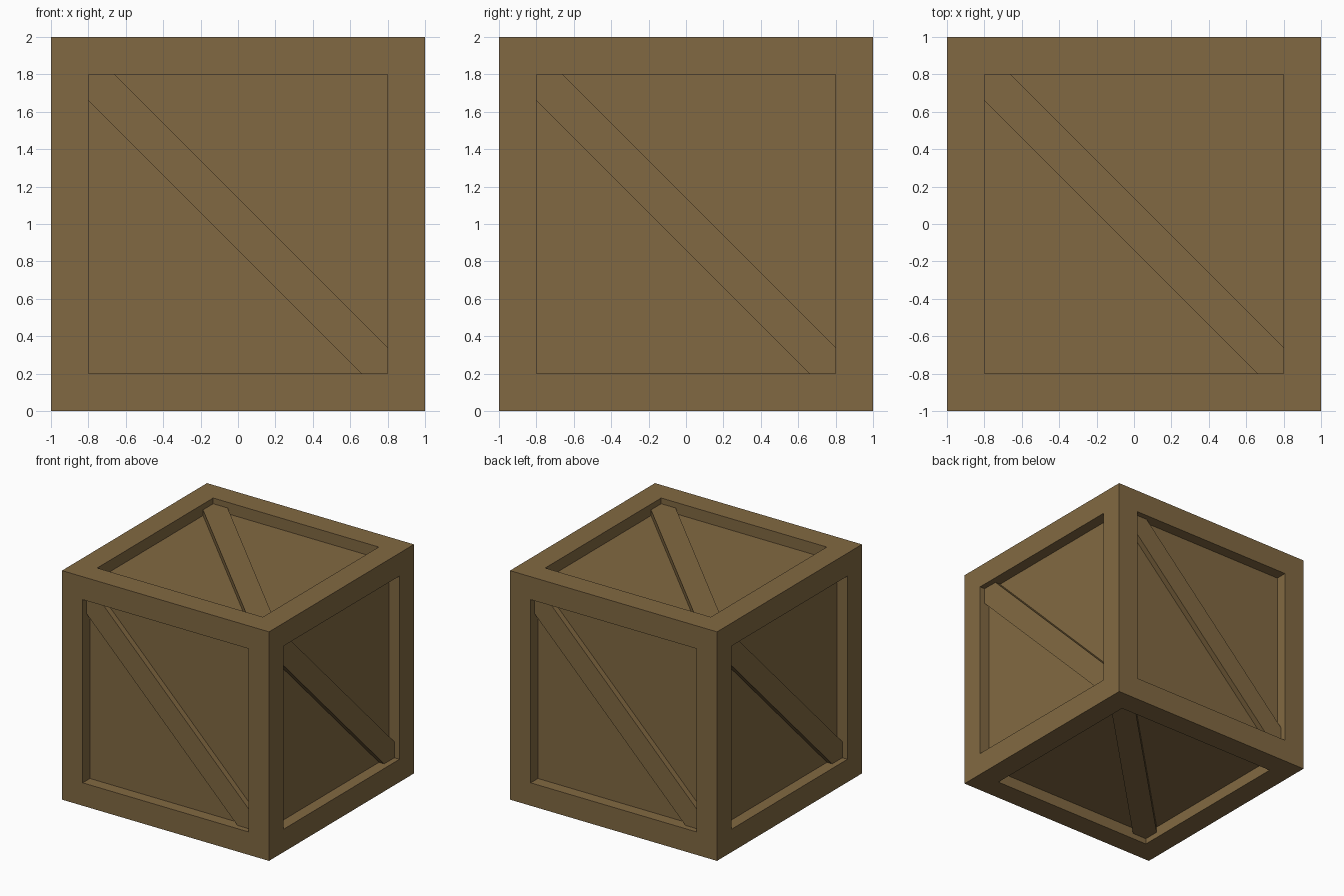
import bpy, bmesh, math
from mathutils import Matrix, Vector

if "Cube" in bpy.data.objects:
    bpy.data.objects.remove(bpy.data.objects["Cube"])

HALF = 1.0      # half the crate size
BORDER = 0.2    # frame width around each panel
DEPTH = 0.1     # panel recess
BRACE = 0.05    # brace thickness above the panel
CUT = 0.14      # brace corner cut, measured along the panel edge

wood = bpy.data.materials.new("brown_wood")
wood.diffuse_color = (0.222, 0.141, 0.054, 1)
wood.use_nodes = True
wood.node_tree.nodes["Principled BSDF"].inputs["Base Color"].default_value = wood.diffuse_color


def add_object(name, bm):
    bmesh.ops.recalc_face_normals(bm, faces=bm.faces[:])
    mesh = bpy.data.meshes.new(name)
    bm.to_mesh(mesh)
    bm.free()
    mesh.materials.append(wood)
    obj = bpy.data.objects.new(name, mesh)
    obj.location.z = HALF
    bpy.context.collection.objects.link(obj)
    return obj


# Crate body: cube with a flat border and a straight-walled recess in every side
bm = bmesh.new()
bmesh.ops.create_cube(bm, size=2 * HALF)
panels = bm.faces[:]
bmesh.ops.inset_individual(bm, faces=panels, thickness=BORDER, use_even_offset=True)
panels = bmesh.ops.extrude_discrete_faces(bm, faces=panels)["faces"]
for f in panels:
    f.normal_update()
    bmesh.ops.translate(bm, verts=f.verts[:], vec=-f.normal * DEPTH)
add_object("crate_body", bm)

# Diagonal brace: six-sided plate running corner to corner, one per side
a = HALF - BORDER
b = a - CUT
outline = [(-a, a), (-a, b), (b, -a), (a, -a), (a, -b), (-b, a)]
turn = Matrix.Rotation
sides = {
    "top": Matrix.Identity(4),
    "bottom": turn(math.pi, 4, 'X'),
}
for k, side in enumerate(("front", "right", "back", "left")):
    sides[side] = turn(k * math.pi / 2, 4, 'Z') @ turn(math.pi / 2, 4, 'X')

for side, matrix in sides.items():
    bm = bmesh.new()
    base = bm.faces.new([bm.verts.new((x, y, HALF - DEPTH)) for x, y in outline])
    ext = bmesh.ops.extrude_face_region(bm, geom=[base], use_keep_orig=True)
    top = [v for v in ext["geom"] if isinstance(v, bmesh.types.BMVert)]
    bmesh.ops.translate(bm, verts=top, vec=Vector((0, 0, BRACE)))
    bmesh.ops.transform(bm, matrix=matrix, verts=bm.verts[:])
    add_object(side + "_brace", bm)
